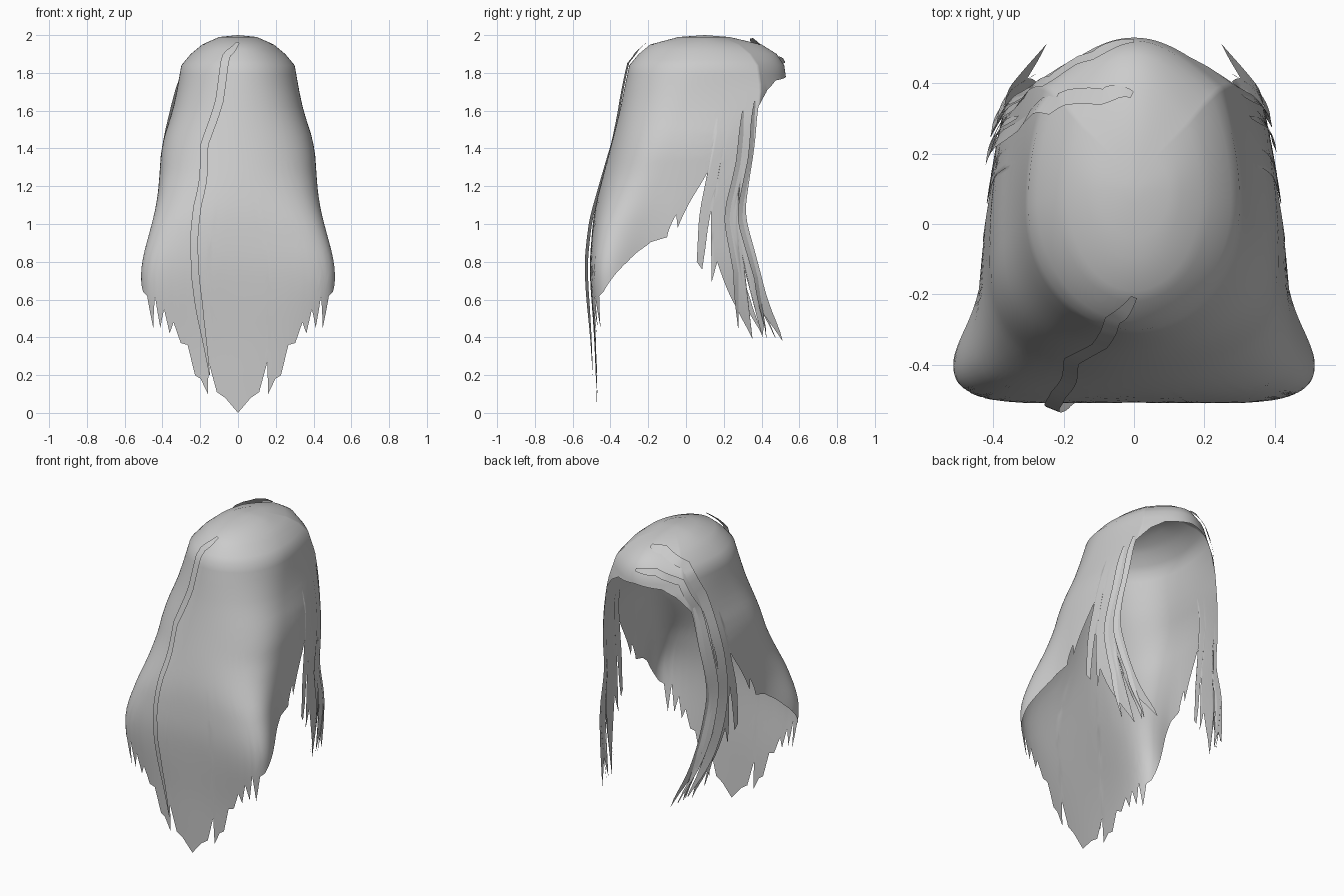
import bpy, bmesh, math
from mathutils import Vector

if "Cube" in bpy.data.objects:
    bpy.data.objects.remove(bpy.data.objects["Cube"])

hair = bpy.data.materials.new("hair_grey")
hair.use_nodes = True
GREY = (0.6, 0.6, 0.6, 1)
hair.diffuse_color = GREY
hair.node_tree.nodes["Principled BSDF"].inputs["Base Color"].default_value = GREY

# Section table: height, half width, back y, face edge x, face edge y, brow y
SECTIONS = [
    (2.0, 0, .1, 0, .1, .1),
    (1.99, .1, -.04, .06, .19, .23),
    (1.95, .19, -.19, .15, .28, .4),
    (1.9, .25, -.25, .2, .34, .48),
    (1.84, .3, -.3, .24, .38, .52),
    (1.7, .325, -.33, .28, .4, .54),
    (1.62, .34, -.345, .31, .38, .5),
    (1.42, .405, -.395, .34, .365, .5),
    (1.2, .42, -.455, .37, .33, .5),
    (1.05, .43, -.49, .37, .31, .5),
    (.8, .435, -.51, .36, .38, .5),
    (.6, .425, -.5, .32, .43, .5),
    (.38, .4, -.485, .24, .52, .5),
    (0, .4, -.47, .24, .52, .5),
]

# Ragged hem: position round the head (0 back, 1 face edge), height
HEM = [(0, 0), (.03, .08), (.05, .11), (.07, .27), (.072, .1), (.09, .18),
       (.105, .2), (.125, .36), (.145, .37), (.165, .48), (.18, .42),
       (.195, .55), (.215, .45), (.23, .62), (.25, .45), (.275, .62),
       (.31, .64), (.43, .8), (.48, .88), (.5, .93), (.58, 1.05), (.6, .98),
       (.73, 1.27), (.735, .8), (.765, .76), (.8, 1.07), (.81, .69),
       (.835, .8), (.9, .55), (.93, .39), (.945, .75), (.955, .4),
       (.975, .52), (1, .38)]

# Hairline over the face, from the face edge to the middle of the brow
HAIRLINE = [(1, 1.62), (1.08, 1.71), (1.2, 1.76), (1.5, 1.78)]


def section(z):
    z = min(max(z, 0), 2)
    for hi, lo in zip(SECTIONS, SECTIONS[1:]):
        if z >= lo[0]:
            f = (hi[0] - z) / (hi[0] - lo[0])
            return [a + (b - a) * f for a, b in zip(hi[1:], lo[1:])]


def clamp(v):
    return min(max(v, 0), 1)


def soft_section(z):
    """Section averaged over a short height, to round the body's bends."""
    r = .06 * clamp((1.8 - z) / .2)
    return [sum(v) / 3 for v in zip(section(z - r), section(z), section(z + r))]


def on_head(s, z):
    """Point on the hair surface; negative s is the right side."""
    side, s = (-1 if s < 0 else 1), abs(s)
    width, back, ex, ey, brow = soft_section(z)
    mid = .1 - .2 * clamp((2 - z) / .8)
    if s <= .5:                                   # back sheet, flared below
        a = s * math.pi
        k = clamp((1.3 - z) / .6)
        flare = .16 * k * k * (3 - 2 * k)
        power = 1 - .55 * clamp((1.9 - z) / .9)
        x = width * math.sin(a) + flare * math.sin(2 * a)
        y = mid + (back - mid) * max(math.cos(a), 0) ** power
        y -= .2 * flare * math.sin(2 * a) ** 2 * clamp(2 * z - .3)
    elif s <= 1:                                  # side sheet
        t = 2 * s - 1
        x = width - (width - ex) * t * t
        y = mid + (ey - mid) * t ** (1 + 1.2 * clamp(1.2 - z))
    else:                                         # brow
        t = 2 * s - 2
        x = ex * (1 - t)
        y = ey + (brow - ey) * math.sin(t * math.pi / 2)
    return Vector((side * x, y, z))


def finish(name, bm):
    bmesh.ops.remove_doubles(bm, verts=bm.verts, dist=.0004)
    bmesh.ops.recalc_face_normals(bm, faces=bm.faces)
    mesh = bpy.data.meshes.new(name)
    bm.to_mesh(mesh)
    bm.free()
    mesh.materials.append(hair)
    obj = bpy.data.objects.new(name, mesh)
    bpy.context.collection.objects.link(obj)
    bpy.ops.object.select_all(action='DESELECT')
    obj.select_set(True)
    bpy.context.view_layer.objects.active = obj
    bpy.ops.object.shade_smooth_by_angle(angle=math.radians(60))


def grid(bm, columns):
    cols = [[bm.verts.new(p) for p in col] for col in columns]
    for a, b in zip(cols, cols[1:]):
        for i in range(len(a) - 1):
            bm.faces.new((a[i], b[i], b[i + 1], a[i + 1]))


def refine(line):
    """Split a hem line into even small steps round the head."""
    steps = []
    for (s0, z0), (s1, z1) in zip(line, line[1:]):
        n = max(1, math.ceil((s1 - s0) / .015))
        steps += [(s0 + (s1 - s0) * i / n, z0 + (z1 - z0) * i / n) for i in range(n)]
    return steps + [line[-1]]


# Main hair shell: sheets of columns from the crown down to the hem
DOME = [2, 1.997, 1.99, 1.975, 1.95, 1.925, 1.9, 1.87, 1.84, 1.79, 1.74, 1.7, 1.62]
LOW = 24


def sheet(bm, line):
    columns = []
    for s, hem in line:
        heights = [max(z, hem) for z in DOME]
        base = heights[-1]
        if hem < base:
            heights += [base + (hem - base) * i / LOW for i in range(1, LOW + 1)]
        columns.append([on_head(s, z) for z in heights])
    grid(bm, columns)


def mirrored(line):
    return [(-s, z) for s, z in reversed(line)]


bm = bmesh.new()
for line in (refine(HEM), refine(HAIRLINE)):
    sheet(bm, line)
    sheet(bm, mirrored(line))
finish("hair_shell", bm)


def strand(name, path, width, lift, steps=6):
    """Flat tapering lock that follows the surface through (s, z) points."""
    pts = []
    for (s0, z0), (s1, z1) in zip(path, path[1:]):
        for i in range(steps):
            f = i / steps
            pts.append(on_head(s0 + (s1 - s0) * f, z0 + (z1 - z0) * f))
    pts.append(on_head(*path[-1]))
    left, right = [], []
    for i, p in enumerate(pts):
        along = (pts[min(i + 1, len(pts) - 1)] - pts[max(i - 1, 0)]).normalized()
        out = (p - Vector((0, .05, min(p.z, 1.6)))).normalized()
        across = along.cross(out).normalized()
        f = i / (len(pts) - 1)
        w = width / 2 * min(1, .4 + 6 * f, .1 + 5 * (1 - f))
        p = p + out * lift
        left.append(p - across * w)
        right.append(p + across * w)
    bm = bmesh.new()
    grid(bm, [left, right])
    finish(name, bm)


# Long loose strand down the back
strand("back_strand", [(0, 1.945), (-.07, 1.88), (-.09, 1.65), (-.14, 1.42),
                       (-.135, 1.1), (-.1, .8), (-.085, .5), (-.065, .2)], .045, .02)

# Swept strands from the parting into the right face lock
strand("upper_sweep", [(-1.48, 1.96), (-1.2, 1.95), (-.95, 1.88), (-.84, 1.7),
                       (-.84, 1.3), (-.88, .9), (-.93, .6), (-.95, .42)], .06, .015)
strand("brow_sweep", [(-1.5, 1.86), (-1.25, 1.86), (-1.02, 1.8), (-.93, 1.62),
                      (-.93, 1.2), (-.95, .8), (-.98, .4)], .045, .015)

# Wisps over both face locks
for side, label in ((1, "left"), (-1, "right")):
    for i, (s, top, tip) in enumerate([(.9, 1.6, .45), (.97, 1.65, .4)]):
        drop = (top - tip) / 4
        strand(f"{label}_face_wisp_{i + 1}",
               [(side * (s + (.008 if k % 2 else -.008)), top - drop * k)
                for k in range(5)], .03, .007)
